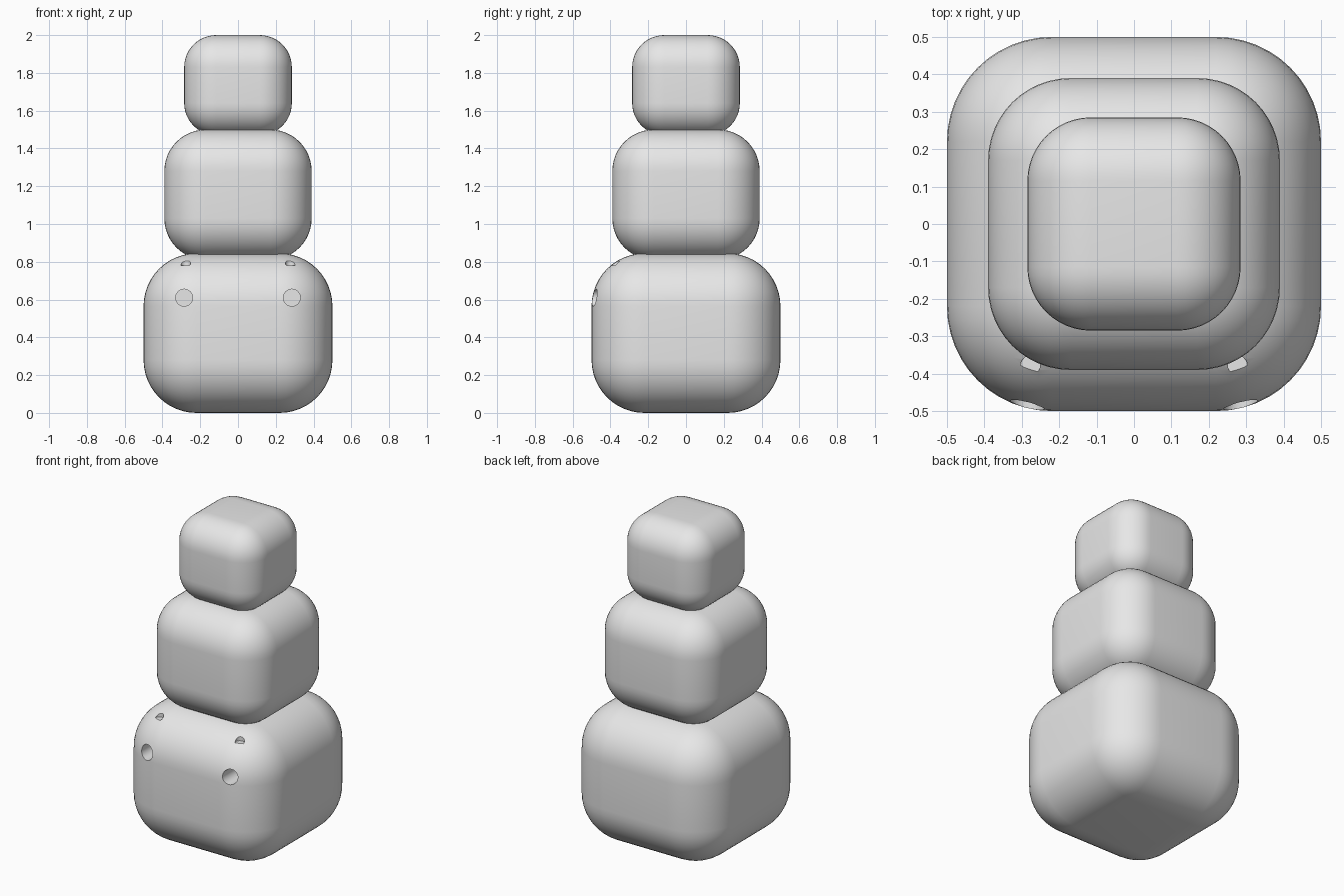
import bpy

cube = bpy.data.objects.get("Cube")
if cube:
    bpy.data.objects.remove(cube, do_unlink=True)

# One plain grey for everything
grey = bpy.data.materials.new("plain_grey")
grey.use_nodes = True
colour = (0.8, 0.8, 0.8, 1)
grey.diffuse_color = colour
grey.node_tree.nodes["Principled BSDF"].inputs["Base Color"].default_value = colour


def apply(obj, mod):
    bpy.ops.object.select_all(action="DESELECT")
    bpy.context.view_layer.objects.active = obj
    obj.select_set(True)
    bpy.ops.object.modifier_apply(modifier=mod.name)


def rounded_block(name, half, bottom, top, radius):
    """Square block with all edges rounded."""
    bpy.ops.mesh.primitive_cube_add(size=1, location=(0, 0, (bottom + top) / 2))
    obj = bpy.context.object
    obj.name = name
    obj.scale = (2 * half, 2 * half, top - bottom)
    bpy.ops.object.transform_apply(location=False, rotation=False, scale=True)
    obj.data.materials.append(grey)
    mod = obj.modifiers.new("rounding", "BEVEL")
    mod.width = radius
    mod.segments = 12
    apply(obj, mod)
    return obj


def drill(body, radius, depth, location, rotation=(0, 0, 0)):
    """Cut a round hole and remove the cutter."""
    bpy.ops.mesh.primitive_cylinder_add(vertices=32, radius=radius, depth=depth,
                                        location=location, rotation=rotation)
    cutter = bpy.context.object
    cutter.hide_render = True
    cutter.data.materials.append(grey)
    mod = body.modifiers.new("hole", "BOOLEAN")
    mod.operation = "DIFFERENCE"
    mod.solver = "EXACT"
    mod.object = cutter
    apply(body, mod)
    bpy.data.objects.remove(cutter, do_unlink=True)


# Three stacked blocks
base = rounded_block("base_block", 0.5, 0, 0.845, 0.28)
middle = rounded_block("middle_block", 0.39, 0.81, 1.5, 0.22)
upper = rounded_block("top_block", 0.285, 1.47, 2.0, 0.17)

# Eye holes and the small notches above them
for side in (-1, 1):
    drill(base, 0.045, 0.3, (side * 0.285, -0.52, 0.61), (1.5708, 0, 0))
    drill(base, 0.026, 0.05, (side * 0.277, -0.378, 0.805))

for obj in (base, middle, upper):
    bpy.ops.object.select_all(action="DESELECT")
    bpy.context.view_layer.objects.active = obj
    obj.select_set(True)
    bpy.ops.object.shade_smooth_by_angle(angle=0.6)
